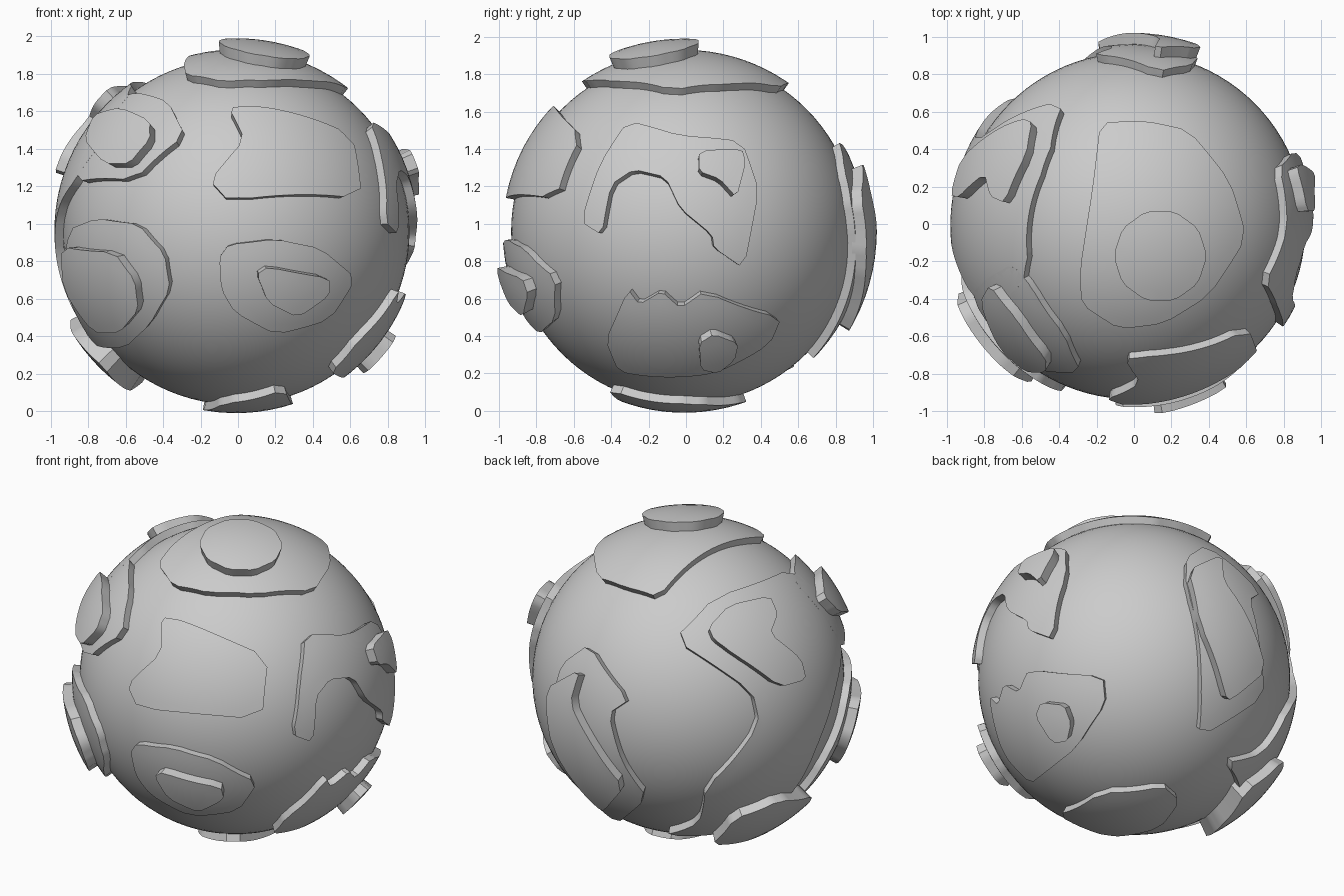
import bpy, bmesh
from math import sin, cos, radians, pi, ceil
from mathutils import Vector
from mathutils.geometry import delaunay_2d_cdt

if "Cube" in bpy.data.objects:
    bpy.data.objects.remove(bpy.data.objects["Cube"])

C = Vector((-.01, -.01, .96))        # globe centre
R0, R1, R2 = .925, .97, 1.03         # sea, land and upper terrace radii


def axes(az, el):
    """Right, up and toward-viewer axes of a viewing direction."""
    a, e = radians(az), radians(el)
    d = Vector((sin(a) * cos(e), -cos(a) * cos(e), sin(e)))
    right = Vector((cos(a), sin(a), 0))
    return right, d.cross(right), d


VIEWS = {'front': axes(0, 0), 'right': axes(90, 0), 'top': axes(0, 90),
         'bl': axes(215, 25), 'br': axes(147, -27), 'below': axes(0, -90)}
CENTRED = ('bl', 'br')               # views measured from the globe centre


def on_globe(view, r, pts):
    """Lift flat view coordinates onto the visible half of the globe."""
    x, y, d = VIEWS[view]
    out = []
    for u, v in pts:
        if view not in CENTRED:
            u, v = u - C.dot(x), v - C.dot(y)
        w = max(0, r * r - u * u - v * v) ** .5
        out.append((x * u + y * v + d * w).normalized())
    return out


def plate(name, outline, r, base):
    """Curved terrace with a steep wall, filling an outline of directions."""
    n = sum(outline, Vector()).normalized()
    t = n.orthogonal().normalized()
    b = n.cross(t)

    def flat(p):
        q = Vector((p.dot(t), p.dot(b)))
        return q.normalized() * n.angle(p)

    def lift(q):
        a = q.length
        h = q.normalized() if a > 1e-6 else q
        return n * cos(a) + (t * h.x + b * h.y) * sin(a)

    pts = [flat(p) for p in outline]
    if sum(p.cross(q) for p, q in zip(pts, pts[1:] + pts[:1])) < 0:
        pts.reverse()
    # trim the corners, then subdivide the border
    cut = []
    for p, q in zip(pts, pts[1:] + pts[:1]):
        cut += [p.lerp(q, .16), p.lerp(q, .84)]
    rim = []
    for p, q in zip(cut, cut[1:] + cut[:1]):
        k = max(1, ceil((q - p).length / .04))
        rim += [p.lerp(q, i / k) for i in range(k)]
    N, s = len(rim), .05
    grid = [Vector((i * s + .0031, j * s + .0017)) for i in range(-30, 31) for j in range(-30, 31)]
    grid = [g for g in grid if min((g - p).length for p in rim) > .02]
    vs, _, fs, *_ = delaunay_2d_cdt(rim + grid, [], [list(range(N))], 1, 1e-5)
    bm = bmesh.new()
    bv = [bm.verts.new(lift(v) * r) for v in vs]
    for f in fs:
        bm.faces.new([bv[i] for i in f])
    bmesh.ops.delete(bm, geom=[v for v in bm.verts if not v.link_faces], context='VERTS')
    edge = [e for e in bm.edges if e.is_boundary]
    new = bmesh.ops.extrude_edge_only(bm, edges=edge)['geom']
    for v in new:
        if isinstance(v, bmesh.types.BMVert):
            v.co = v.co.normalized() * base
    bmesh.ops.recalc_face_normals(bm, faces=bm.faces)
    bm.faces.ensure_lookup_table()
    bm.normal_update()
    if bm.faces[0].normal.dot(bm.faces[0].calc_center_median()) < 0:
        bmesh.ops.reverse_faces(bm, faces=bm.faces)
    finish(name, bm)


def finish(name, bm):
    me = bpy.data.meshes.new(name)
    bm.to_mesh(me)
    bm.free()
    ob = bpy.data.objects.new(name, me)
    ob.location = C
    bpy.context.collection.objects.link(ob)
    for o in bpy.context.selected_objects:
        o.select_set(False)
    ob.select_set(True)
    bpy.context.view_layer.objects.active = ob
    bpy.ops.object.shade_smooth_by_angle(angle=radians(35))


def land(name, *parts):
    plate(name, sum((on_globe(v, R1, p) for v, p in parts), []), R1, R0 - .02)


def terrace(name, *parts):
    plate(name, sum((on_globe(v, R2, p) for v, p in parts), []), R2, R1 - .02)


# ocean sphere
bm = bmesh.new()
bmesh.ops.create_uvsphere(bm, u_segments=96, v_segments=48, radius=R0)
finish('ocean_sphere', bm)

# front lands
land('front_upper_land', ('front', [(-.05, 1.62), (.1, 1.63), (.61, 1.47), (.66, 1.13),
     (-.05, 1.12), (-.15, 1.23), (.035, 1.45)]))
land('front_lower_land', ('front', [(-.1, .82), (-.05, .89), (.2, .92), (.44, .87), (.63, .71),
     (.49, .49), (.2, .41), (-.02, .53), (-.09, .65)]))
terrace('front_lower_terrace', ('front', [(.1, .73), (.16, .77), (.49, .71), (.49, .62),
        (.32, .5), (.16, .58)]))
land('front_left_upper_land', ('front', [(-.28, 1.47), (-.55, 1.23), (-.87, 1.22), (-.78, 1.48),
     (-.65, 1.66), (-.55, 1.7), (-.37, 1.65)]))
terrace('front_left_upper_terrace', ('front', [(-.82, 1.45), (-.77, 1.58), (-.63, 1.62),
        (-.47, 1.55), (-.47, 1.45), (-.58, 1.32), (-.71, 1.32)]))
land('front_left_lower_land', ('front', [(-.9, .97), (-.75, 1.03), (-.53, 1.0), (-.39, .84),
     (-.36, .65), (-.47, .46), (-.6, .34), (-.77, .36), (-.9, .6)]))
terrace('front_left_lower_terrace', ('front', [(-.94, .88), (-.66, .85), (-.55, .7), (-.53, .54),
        (-.63, .42), (-.77, .42), (-.93, .65)]))

# top land with round terrace
land('top_land', ('top', [(-.18, .54), (.06, .55), (.29, .5), (.51, .23), (.6, -.07), (.4, -.38),
     (.16, -.53), (-.08, -.56), (-.28, -.43), (-.29, -.25), (-.22, .2)]))
terrace('top_terrace', ('top', [(.14 + .25 * cos(i * pi / 5), -.17 + .25 * sin(i * pi / 5))
        for i in range(10)]))

# right lands
land('right_upper_land', ('right', [(-.31, 1.55), (-.03, 1.47), (.3, 1.44), (.39, 1.18), (.31, .76),
     (.15, .87), (.14, .94), (-.03, 1.08), (-.11, 1.25), (-.28, 1.29), (-.4, 1.21), (-.45, .94),
     (-.56, 1.01), (-.46, 1.32)]))
terrace('right_upper_terrace', ('right', [(.07, 1.39), (.3, 1.4), (.32, 1.33), (.27, 1.14),
        (.18, 1.24), (.07, 1.28)]))
land('right_lower_land', ('right', [(-.31, .65), (-.25, .57), (-.13, .64), (-.03, .55), (.1, .64),
     (.51, .5), (.45, .36), (.15, .2), (-.14, .18), (-.36, .21), (-.43, .38)]))
terrace('right_lower_terrace', ('right', [(.07, .36), (.15, .41), (.28, .36), (.26, .27),
        (.17, .2), (.08, .22)]))

# left land with two terraces
land('left_land', ('bl', [(-.09, .23), (.15, .48), (.6, .65), (.85, .41), (.91, .17), (.87, -.07),
     (.77, -.38), (.64, -.65), (.39, -.87), (-.15, -.93), (.06, -.86), (.1, -.65), (.42, -.27),
     (.38, -.085)]))
terrace('left_upper_terrace', ('bl', [(.15, .23), (.12, .3), (.24, .43), (.485, .485), (.53, .38),
        (.485, .26), (.67, .11), (.7, -.01), (.545, -.055), (.27, .14)]))
low = [(-.57, .08, -.85), (-.48, .46, -.79), (-.7, .53, -.52), (-.88, .3, -.45),
       (-.85, -.05, -.55), (-.7, -.2, -.72)]
plate('left_lower_terrace', [Vector(p).normalized() for p in low], R2, R1 - .06)

# back land
land('back_land', ('br', [(.3, -.05), (.19, .53), (.2, .7), (.33, .79)]),
     ('bl', [(-.35, -.13), (-.47, -.21), (-.39, -.5), (-.24, -.71), (-.42, -.86)]))
terrace('back_terrace', ('br', [(.45, -.12), (.27, .3), (.2, .62)]),
        ('bl', [(-.64, .05), (-.7, -.15), (-.58, -.38), (-.38, -.65), (-.5, -.79)]))

# bottom land (mirrored y because it is seen from underneath)
under = [(.25, -.42), (.3, .05), (.05, .33), (-.12, .28), (-.2, 0), (-.08, -.32)]
land('bottom_land', ('below', [(x, -y) for x, y in under]))
